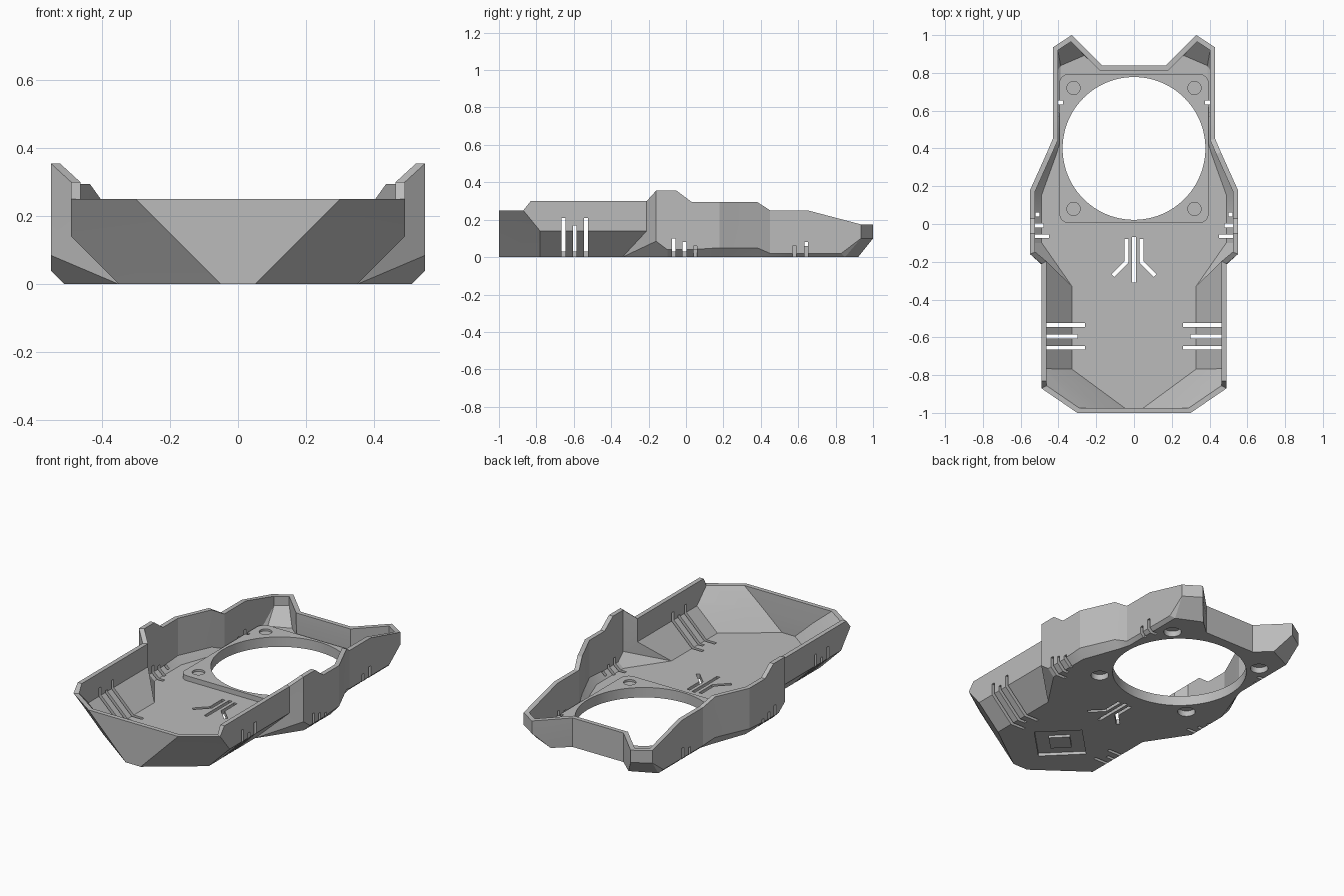
import bpy, bmesh, math
from mathutils import Vector, Matrix

if "Cube" in bpy.data.objects:
    bpy.data.objects.remove(bpy.data.objects["Cube"])

grey = bpy.data.materials.new("mid grey")
grey.diffuse_color = (0.5, 0.5, 0.5, 1)
grey.use_nodes = True
grey.node_tree.nodes["Principled BSDF"].inputs["Base Color"].default_value = grey.diffuse_color

# Half outline of the tray, front to back: bottom xy, bend xyz, rim xyz
COLS = [
    ((.05, -1), (.175, -1, .125), (.30, -1, .25)),
    ((.35, -.78), (.49, -.78, .14), (.49, -.87, .25)),
    ((.35, -.78), (.49, -.78, .14), (.49, -.83, .30)),
    ((.35, -.34), (.49, -.21, .14), (.49, -.21, .30)),
    ((.35, -.34), (.55, -.16, .085), (.55, -.16, .355)),
    ((.51, -.10), (.55, -.10, .04), (.55, -.05, .355)),
    ((.51, .03), (.55, .03, .04), (.55, .03, .295)),
    ((.51, .16), (.55, .18, .05), (.55, .18, .295)),
    ((.43, .38), (.46, .38, .05), (.46, .38, .295)),
    ((.41, .45), (.43, .45, .02), (.43, .45, .25)),
    ((.41, .65), (.43, .65, .02), (.43, .65, .25)),
    ((.41, .85), (.43, .83, .02), (.43, .935, .175)),
    ((.41, .85), (.43, .935, .10), (.43, .935, .175)),
    ((.26, .92), (.33, 1, .10), (.33, 1, .175)),
    ((.17, .84), (.17, .84, .10), (.17, .84, .175)),
]
WALL, FLOOR, PLATE_TOP = .027, .03, .06


def finish(name, bm):
    bmesh.ops.recalc_face_normals(bm, faces=bm.faces)
    me = bpy.data.meshes.new(name)
    bm.to_mesh(me)
    bm.free()
    ob = bpy.data.objects.new(name, me)
    bpy.context.collection.objects.link(ob)
    me.materials.append(grey)
    return ob


def inset_steps(pts):
    """Mitred inward step at every corner of a counter-clockwise outline."""
    pts = [Vector(p) for p in pts]
    ds = []
    for i, p in enumerate(pts):
        j = i - 1
        while (pts[j] - p).length < 1e-5:
            j -= 1
        k = i + 1
        while (pts[k % len(pts)] - p).length < 1e-5:
            k += 1
        a, b = (p - pts[j]).normalized(), (pts[k % len(pts)] - p).normalized()
        na, nb = Vector((-a.y, a.x)), Vector((-b.y, b.x))
        ds.append((na + nb) * WALL / (1 + na.dot(nb)))
    return ds


def make_tray():
    flip = lambda p: (-p[0],) + tuple(p[1:])
    cols = COLS + [tuple(flip(p) for p in c) for c in reversed(COLS)]
    steps = inset_steps([c[2][:2] for c in cols])
    rings = [[], [], [], [], [], []]
    for (b, m, t), d in zip(cols, steps):
        rings[0].append((b[0], b[1], 0))
        rings[1].append(m)
        rings[2].append(t)
        rings[3].append((t[0] + d.x, t[1] + d.y, t[2]))
        rings[4].append((m[0] + d.x, m[1] + d.y, m[2] + .02))
        rings[5].append((b[0] + .8 * d.x, b[1] + .8 * d.y, FLOOR))
    bm = bmesh.new()
    cache = {}

    def vert(p):
        key = tuple(round(c, 4) for c in p)
        if key not in cache:
            cache[key] = bm.verts.new(key)
        return cache[key]

    def face(ps):
        vs = list(dict.fromkeys(vert(p) for p in ps))
        if len(vs) > 2:
            bm.faces.new(vs)

    n = len(cols)
    for lo, hi in zip(rings, rings[1:]):
        for i in range(n):
            j = (i + 1) % n
            face([lo[i], lo[j], hi[j], hi[i]])
    face(rings[0])
    face(rings[5])
    return finish("tray_shell", bm)


def rounded_square(name, half, r, cy, z0, z1):
    bm = bmesh.new()
    vs = []
    for q in range(4):
        sx, sy = ((1, 1), (-1, 1), (-1, -1), (1, -1))[q]
        for s in range(7):
            a = math.radians(90 * q + 15 * s)
            vs.append(bm.verts.new((sx * (half - r) + r * math.cos(a),
                                    cy + sy * (half - r) + r * math.sin(a), z0)))
    f = bm.faces.new(vs)
    up = bmesh.ops.extrude_face_region(bm, geom=[f])["geom"]
    bmesh.ops.translate(bm, vec=(0, 0, z1 - z0),
                        verts=[v for v in up if isinstance(v, bmesh.types.BMVert)])
    return finish(name, bm)


cut = bmesh.new()


def box(bm, center, size, angle=0):
    m = Matrix.Translation(center) @ Matrix.Rotation(angle, 4, 'Z') @ Matrix.Diagonal((*size, 1))
    bmesh.ops.create_cube(bm, size=1, matrix=m)


def cylinder(bm, x, y, r, z0, z1, n):
    bmesh.ops.create_cone(bm, cap_ends=True, segments=n, radius1=r, radius2=r, depth=z1 - z0,
                          matrix=Matrix.Translation((x, y, (z0 + z1) / 2)))


# Large opening and the four screw pockets
cylinder(cut, 0, .40, .378, -.1, .2, 96)
for sx in (-1, 1):
    for sy in (-1, 1):
        cylinder(cut, sx * .32, .40 + sy * .32, .05, -.1, .035, 32)
        cylinder(cut, sx * .32, .40 + sy * .32, .035, .048, .1, 32)

# Side vents: y, inner x, top z
for y, x, z in ((-.655, .26, .21), (-.595, .30, .17), (-.535, .26, .21),
                (-.065, .45, .10), (-.008, .48, .08), (.05, .50, .06),
                (.58, .40, .06), (.643, .375, .08)):
    for s in (-1, 1):
        box(cut, (s * (x + .7) / 2, y, (z - .1) / 2), (.7 - x, .02, z + .1))

# Floor vents: one straight, two bent
box(cut, (0, -.19, 0), (.02, .24, .2))
for s in (-1, 1):
    box(cut, (s * .04, -.142, 0), (.02, .125, .2))
    box(cut, (s * .0745, -.2365, 0), (.02, .106, .2), s * math.pi / 4)

# Diamond recess under the floor
box(cut, (0, -.65, -.041), (.27, .27, .118), math.pi / 4)
cutter = finish("cutter", cut)
cutter.hide_render = True

tray = make_tray()
plate = rounded_square("ring_plate", .395, .05, .40, .02, PLATE_TOP)

for ob in (tray, plate):
    mod = ob.modifiers.new("cut", 'BOOLEAN')
    mod.operation = 'DIFFERENCE'
    mod.solver = 'EXACT'
    mod.use_self = True
    mod.object = cutter
    bpy.context.view_layer.objects.active = ob
    bpy.ops.object.select_all(action='DESELECT')
    ob.select_set(True)
    bpy.ops.object.modifier_apply(modifier="cut")
    bpy.ops.object.shade_smooth_by_angle(angle=math.radians(20))
bpy.data.objects.remove(cutter)

# Raised square inside the diamond recess
bm = bmesh.new()
box(bm, (0, -.65, .013), (.12, .12, .02), math.pi / 4)
finish("recess_pad", bm)
